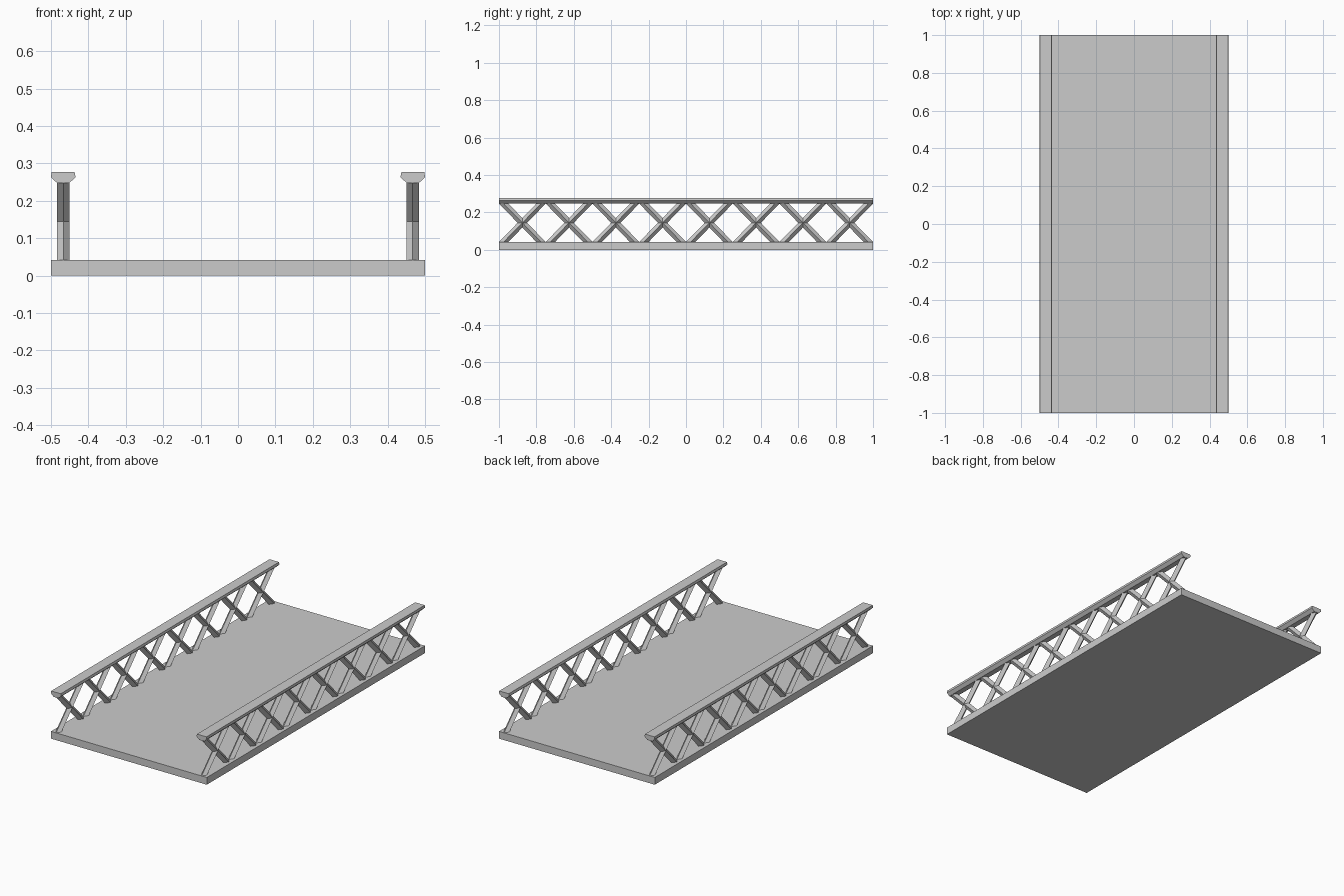
import bpy, bmesh

if "Cube" in bpy.data.objects:
    bpy.data.objects.remove(bpy.data.objects["Cube"])


def prism(name, bottom, top):
    """Closed solid between two matching loops of points."""
    bm = bmesh.new()
    a = [bm.verts.new(p) for p in bottom]
    b = [bm.verts.new(p) for p in top]
    n = len(a)
    bm.faces.new(a[::-1])
    bm.faces.new(b)
    for i in range(n):
        j = (i + 1) % n
        bm.faces.new((a[i], a[j], b[j], b[i]))
    bmesh.ops.recalc_face_normals(bm, faces=bm.faces)
    mesh = bpy.data.meshes.new(name)
    bm.to_mesh(mesh)
    bm.free()
    obj = bpy.data.objects.new(name, mesh)
    bpy.context.collection.objects.link(obj)
    return obj


DECK_Z, RAIL_Z = 0.042, 0.247
BAR_X = 0.467

# Deck slab
corners = [(-0.5, -1), (0.5, -1), (0.5, 1), (-0.5, 1)]
prism("deck", [(x, y, 0) for x, y in corners], [(x, y, DECK_Z) for x, y in corners])

# Handrail profile with chamfered underside
profile = [(0.452, RAIL_Z), (0.483, RAIL_Z), (0.5, 0.263),
           (0.498, 0.277), (0.437, 0.277), (0.434, 0.263)]


def brace(name, cx, y0, y1):
    """Diamond-section bar, cut level at deck and handrail."""
    section = [(-0.017, 0), (0, -0.025), (0.017, 0), (0, 0.025)]
    prism(name, [(cx + x, y0 + y, DECK_Z) for x, y in section],
          [(cx + x, y1 + y, RAIL_Z) for x, y in section])


for side, s in (("left", -1), ("right", 1)):
    prism(f"{side}_handrail", [(s * x, -1, z) for x, z in profile],
          [(s * x, 1, z) for x, z in profile])
    # Eight crossed braces per side
    for i in range(8):
        yc = -0.875 + 0.25 * i
        brace(f"{side}_brace_rising_{i}", s * BAR_X, yc - 0.1, yc + 0.1)
        brace(f"{side}_brace_falling_{i}", s * BAR_X, yc + 0.1, yc - 0.1)
